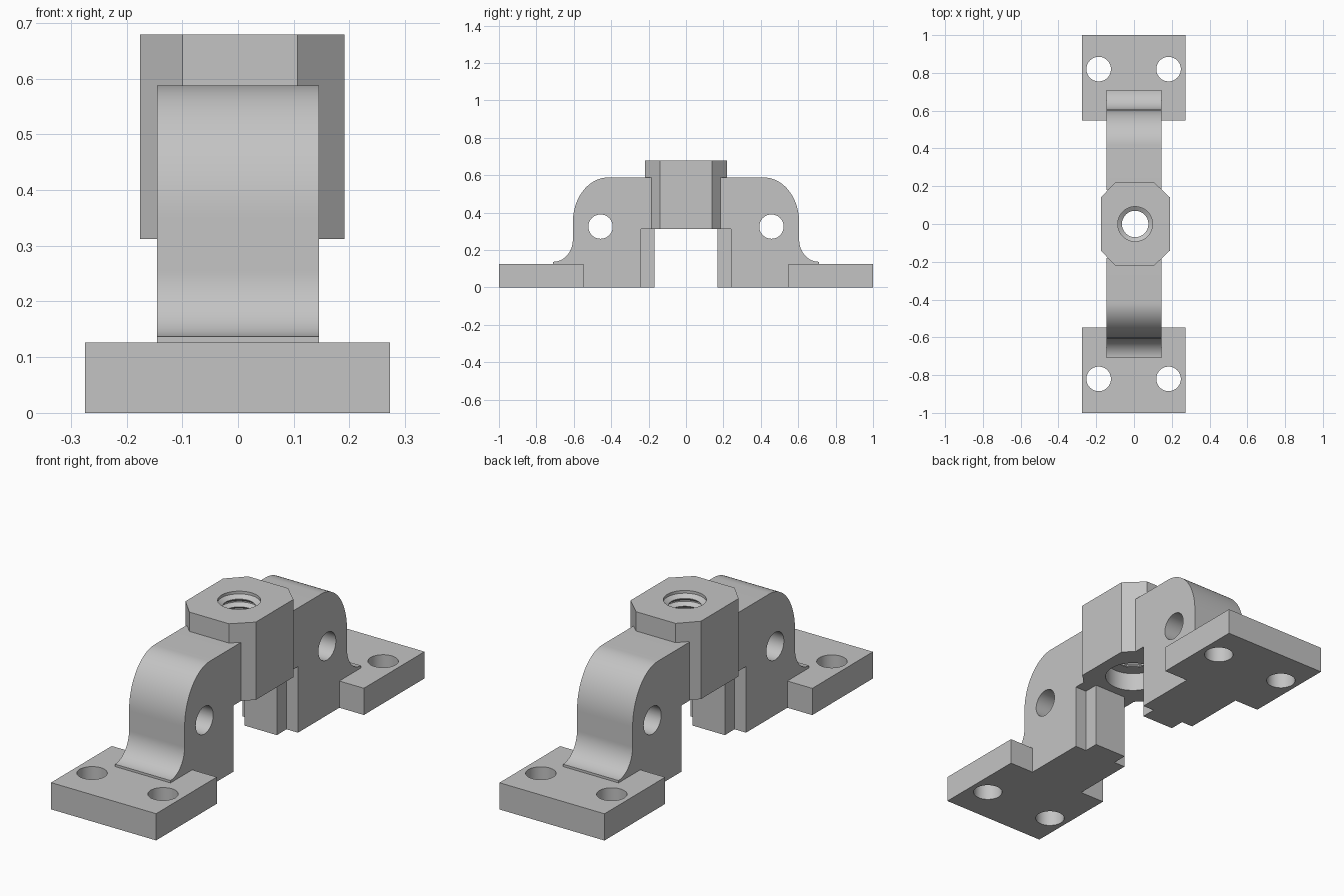
import bpy, bmesh, math
from mathutils import Matrix, Vector

cube = bpy.data.objects.get("Cube")
if cube:
    bpy.data.objects.remove(cube, do_unlink=True)

grey = bpy.data.materials.new("plain grey")
grey.use_nodes = True
COLOUR = (0.55, 0.55, 0.55, 1)
grey.diffuse_color = COLOUR
grey.node_tree.nodes["Principled BSDF"].inputs["Base Color"].default_value = COLOUR


def finish(bm, name):
    bmesh.ops.recalc_face_normals(bm, faces=bm.faces)
    mesh = bpy.data.meshes.new(name)
    bm.to_mesh(mesh)
    bm.free()
    mesh.materials.append(grey)
    ob = bpy.data.objects.new(name, mesh)
    bpy.context.collection.objects.link(ob)
    return ob


def prism(name, points, move):
    """Extrude a closed outline along a vector."""
    bm = bmesh.new()
    face = bm.faces.new([bm.verts.new(p) for p in points])
    ext = bmesh.ops.extrude_face_region(bm, geom=[face])["geom"]
    bmesh.ops.translate(bm, vec=Vector(move),
                        verts=[v for v in ext if isinstance(v, bmesh.types.BMVert)])
    return finish(bm, name)


def box(name, x0, x1, y0, y1, z0, z1):
    return prism(name, [(x0, y0, z0), (x1, y0, z0), (x1, y1, z0), (x0, y1, z0)],
                 (0, 0, z1 - z0))


def drill(radius, depth, centre, axis="Z"):
    bm = bmesh.new()
    turn = Matrix.Rotation(math.pi / 2, 4, "Y") if axis == "X" else Matrix()
    bmesh.ops.create_cone(bm, cap_ends=True, segments=48, radius1=radius,
                          radius2=radius, depth=depth,
                          matrix=Matrix.Translation(centre) @ turn)
    return finish(bm, "hole_cutter")


def cut(ob, cutter):
    mod = ob.modifiers.new("hole", "BOOLEAN")
    mod.operation, mod.solver, mod.object = "DIFFERENCE", "EXACT", cutter
    select(ob)
    bpy.ops.object.modifier_apply(modifier=mod.name)
    bpy.data.objects.remove(cutter, do_unlink=True)


def select(ob):
    bpy.ops.object.select_all(action="DESELECT")
    ob.select_set(True)
    bpy.context.view_layer.objects.active = ob


def arc(cy, cz, ry, rz, start, end, steps=20):
    angles = [math.radians(start + (end - start) * i / steps) for i in range(steps + 1)]
    return [(cy + ry * math.cos(a), cz + rz * math.sin(a)) for a in angles]


parts = []
WIDTH = 0.145
# Leg outline: stepped inside, rounded shoulder and flared foot outside
outline = [(0.24, 0), (0.24, 0.312), (0.18, 0.312), (0.18, 0.588)]
outline += arc(0.415, 0.348, 0.19, 0.24, 90, 0)
outline += arc(0.71, 0.255, 0.105, 0.118, 180, 270)
outline += [(0.71, 0.125), (0.58, 0.125), (0.58, 0)]

for side, s in (("front", -1), ("back", 1)):
    leg = prism(side + "_leg", [(-WIDTH, s * y, z) for y, z in outline], (2 * WIDTH, 0, 0))
    cut(leg, drill(0.065, 1, (0, s * 0.457, 0.325), "X"))

    tab = box(side + "_inner_tab", -0.085, 0.085, *sorted((s * 0.168, s * 0.26)), 0, 0.312)

    plate = box(side + "_foot_plate", -0.275, 0.273, *sorted((s * 0.548, s)), 0, 0.126)
    for x in (-0.187, 0.183):
        cut(plate, drill(0.065, 1, (x, s * 0.82, 0.06)))
    parts += [leg, tab, plate]

# Chamfered block joining the legs
corners = [(-0.1, -0.22), (0.107, -0.22), (0.191, -0.14), (0.191, 0.14),
           (0.107, 0.22), (-0.1, 0.22), (-0.176, 0.14), (-0.176, -0.14)]
block = prism("centre_block", [(x, y, 0.312) for x, y in corners], (0, 0, 0.367))

# Threaded bore with a wider recess underneath
bore = [(0, 0.3), (0.125, 0.3), (0.125, 0.4), (0.07, 0.4)]
PITCH = 0.035
for i in range(7):
    z = 0.405 + i * PITCH
    bore += [(0.07, z), (0.09, z + 0.014), (0.09, z + 0.02), (0.07, z + 0.034)]
bore += [(0.07, 0.652), (0.092, 0.666), (0.092, 0.7), (0, 0.7)]
bm = bmesh.new()
verts = [bm.verts.new((r, 0, z)) for r, z in bore]
edges = [bm.edges.new(pair) for pair in zip(verts, verts[1:])]
bmesh.ops.spin(bm, geom=verts + edges, cent=(0, 0, 0), axis=(0, 0, 1),
               angle=math.tau, steps=48)
bmesh.ops.remove_doubles(bm, verts=bm.verts, dist=0.0002)
bmesh.ops.translate(bm, verts=bm.verts, vec=(0.006, 0, 0))
cut(block, finish(bm, "bore_cutter"))
parts.append(block)

for ob in parts:
    select(ob)
    bpy.ops.object.shade_smooth_by_angle(angle=math.radians(25))
